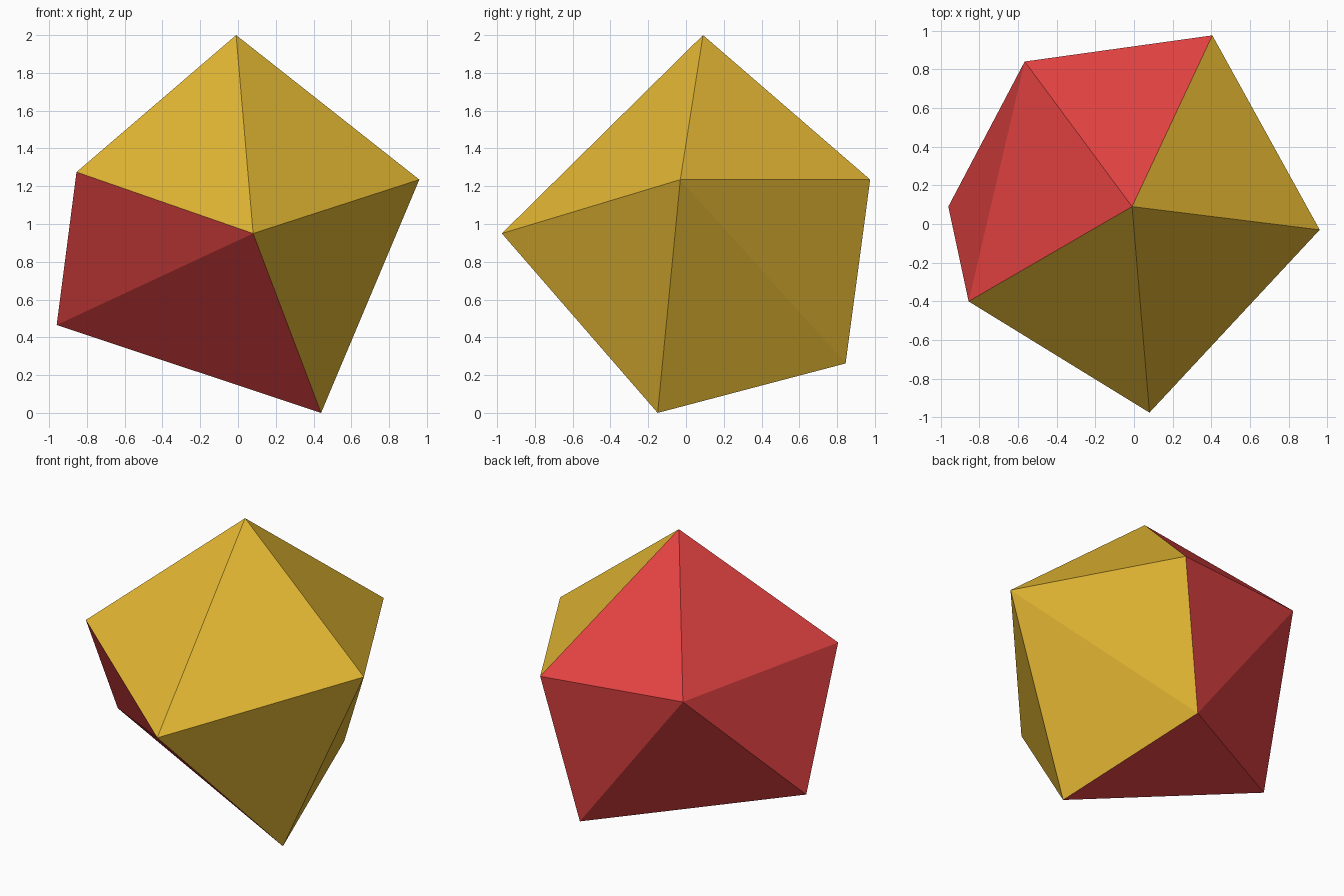
import bpy, bmesh

if "Cube" in bpy.data.objects:
    bpy.data.objects.remove(bpy.data.objects["Cube"])


def material(name, rgb):
    mat = bpy.data.materials.new(name)
    mat.diffuse_color = (*rgb, 1.0)
    mat.use_nodes = True
    mat.node_tree.nodes["Principled BSDF"].inputs["Base Color"].default_value = mat.diffuse_color
    return mat


# corners of the faceted solid: three caps around a twisted, tilted prism
corners = {
    "T": (-0.01, 0.09, 2.00),    # peak
    "A": (0.96, -0.03, 1.235),   # right
    "B": (0.08, -0.975, 0.95),   # front
    "C": (-0.855, -0.40, 1.275), # left
    "F": (0.405, 0.975, 1.235),  # back right
    "G": (-0.565, 0.84, 1.27),   # back left
    "D": (0.44, -0.15, 0.00),    # foot
    "E": (-0.96, 0.09, 0.465),   # low left
    "H": (0.20, 0.845, 0.262),   # low back
}
gold_faces = "TAF TBA TCB ABD ADH AHF".split()
red_faces = "TFG TGC CGE CEB EBD FHG GHE DHE".split()

# closed triangular shell, coloured as two interlocking halves
bm = bmesh.new()
verts = {k: bm.verts.new(p) for k, p in corners.items()}
for index, group in enumerate((gold_faces, red_faces)):
    for tri in group:
        bm.faces.new([verts[k] for k in tri]).material_index = index
bmesh.ops.recalc_face_normals(bm, faces=bm.faces)

mesh = bpy.data.meshes.new("faceted_solid")
bm.to_mesh(mesh)
bm.free()
mesh.materials.append(material("gold", (0.745, 0.456, 0.032)))
mesh.materials.append(material("red", (0.76, 0.054, 0.054)))
bpy.context.collection.objects.link(bpy.data.objects.new("faceted_solid", mesh))
